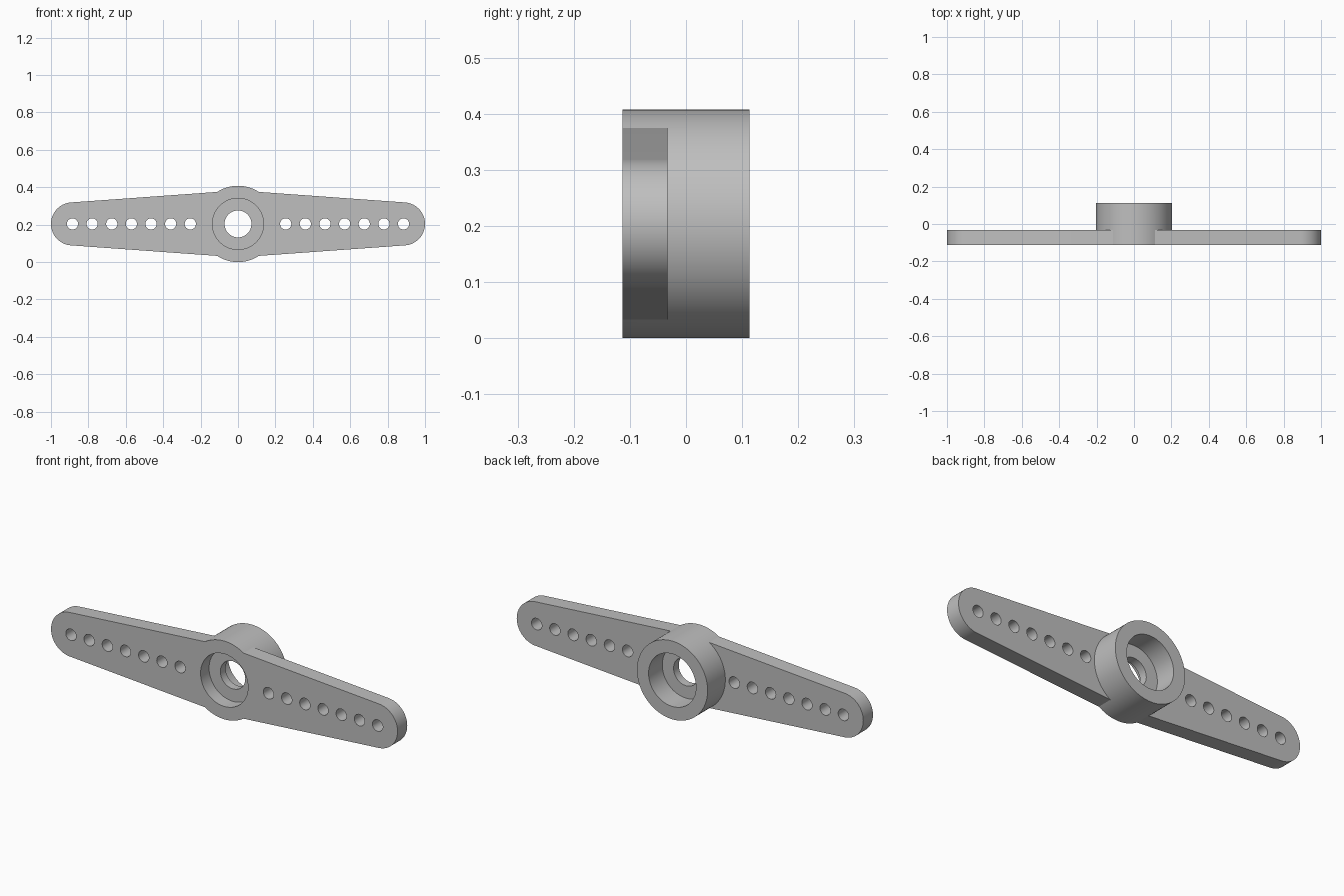
import bpy, bmesh
from math import sin, cos, pi, radians

cube = bpy.data.objects.get("Cube")
if cube:
    bpy.data.objects.remove(cube)

CZ = 0.204                  # height of the hub axis
FRONT, BACK = -0.113, 0.113
PLATE_BACK = -0.033
HUB_R, RECESS_R, BORE_R = 0.204, 0.137, 0.072
TIP_X, TIP_R = 0.885, 0.115

grey = bpy.data.materials.new("grey plastic")
grey.use_nodes = True
colour = (0.52, 0.52, 0.52, 1)
grey.diffuse_color = colour
grey.node_tree.nodes["Principled BSDF"].inputs["Base Color"].default_value = colour


def arc(cx, r, start, end, n):
    return [(cx + r * cos(start + (end - start) * i / n),
             r * sin(start + (end - start) * i / n)) for i in range(n + 1)]


def circle(cx, r, n):
    return arc(cx, r, 0, 2 * pi, n)[:-1]


def prism(name, outlines, y0, y1):
    """Extrude x-z outlines, centred on the hub axis, from y0 to y1."""
    bm = bmesh.new()
    for pts in outlines:
        face = bm.faces.new([bm.verts.new((x, y0, z + CZ)) for x, z in pts])
        new = bmesh.ops.extrude_face_region(bm, geom=[face], use_keep_orig=True)["geom"]
        verts = [v for v in new if isinstance(v, bmesh.types.BMVert)]
        bmesh.ops.translate(bm, verts=verts, vec=(0, y1 - y0, 0))
    bmesh.ops.recalc_face_normals(bm, faces=bm.faces)
    mesh = bpy.data.meshes.new(name)
    bm.to_mesh(mesh)
    bm.free()
    mesh.materials.append(grey)
    obj = bpy.data.objects.new(name, mesh)
    bpy.context.collection.objects.link(obj)
    return obj


def combine(target, tool, operation):
    mod = target.modifiers.new(tool.name, "BOOLEAN")
    mod.operation, mod.solver, mod.object = operation, "EXACT", tool
    bpy.context.view_layer.objects.active = target
    bpy.ops.object.modifier_apply(modifier=mod.name)
    bpy.data.objects.remove(tool)


# Tapered double arm with rounded tips
lean = radians(86)
right_tip = arc(TIP_X, TIP_R, -lean, lean, 32)
left_tip = [(-x, -z) for x, z in right_tip]
outline = right_tip + [(0, 0.179)] + left_tip + [(0, -0.179)]
horn = prism("servo_arm", [outline], FRONT, PLATE_BACK)

# Round hub standing out behind the arm
combine(horn, prism("hub", [circle(0, HUB_R, 96)], FRONT, BACK), "UNION")

# Recesses on both sides of a thin web, and the screw hole through it
combine(horn, prism("front_recess", [circle(0, RECESS_R, 72)], -0.2, -0.043), "DIFFERENCE")
combine(horn, prism("back_recess", [circle(0, RECESS_R, 72)], 0.0, 0.2), "DIFFERENCE")
combine(horn, prism("screw_hole", [circle(0, BORE_R, 48)], -0.2, 0.2), "DIFFERENCE")

# Row of seven linkage holes along each arm
holes = [circle(side * (0.255 + 0.105 * i), 0.03, 32)
         for side in (-1, 1) for i in range(7)]
combine(horn, prism("linkage_holes", holes, -0.2, 0.05), "DIFFERENCE")

bpy.ops.object.select_all(action="DESELECT")
horn.select_set(True)
bpy.context.view_layer.objects.active = horn
bpy.ops.object.shade_smooth_by_angle(angle=radians(25))
